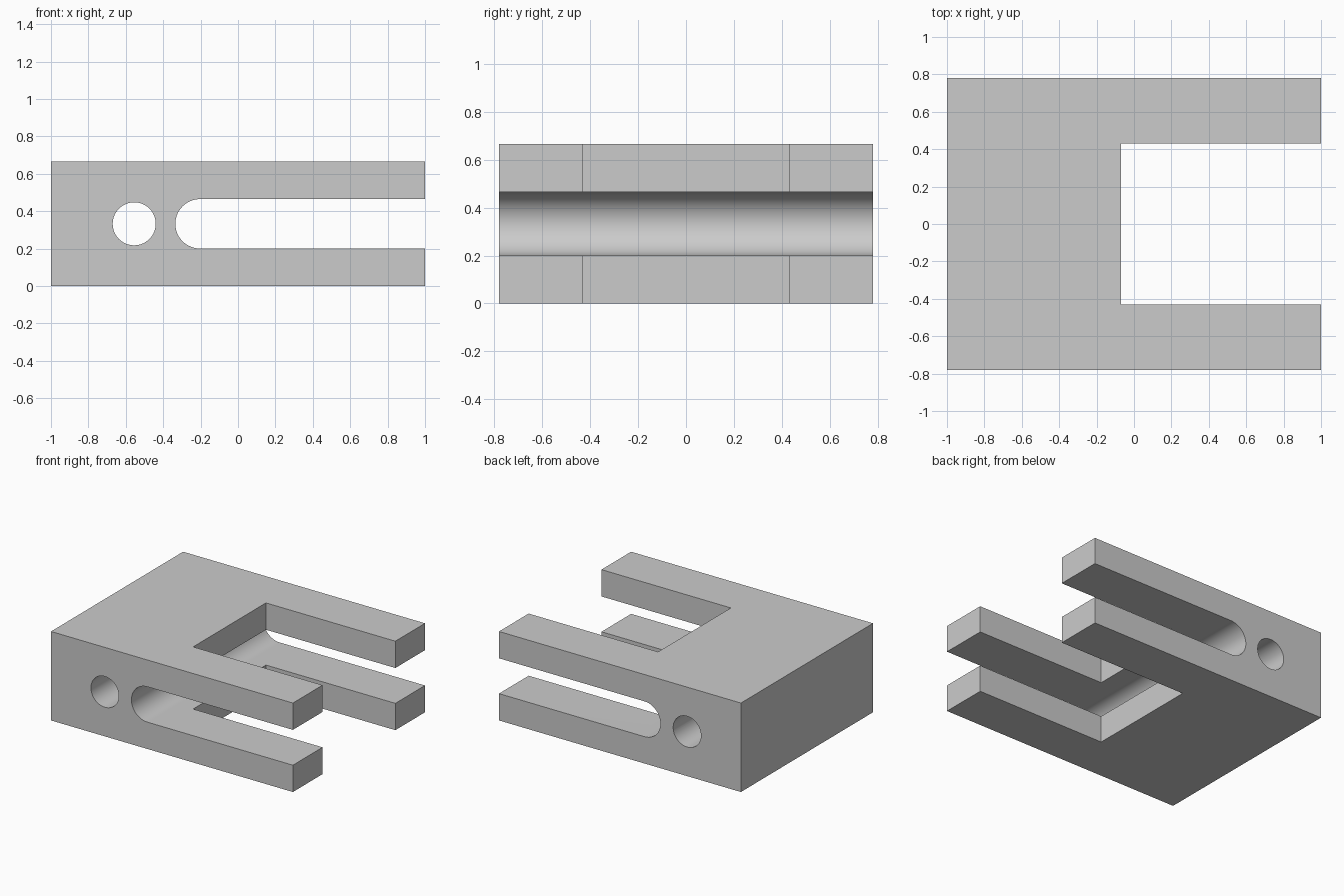
import bpy
import math

if "Cube" in bpy.data.objects:
    bpy.data.objects.remove(bpy.data.objects["Cube"], do_unlink=True)

HEIGHT, HALF_DEPTH = 0.665, 0.78
MID = HEIGHT / 2
SLOT_R, SLOT_X = 0.132, -0.203
HOLE_R, HOLE_X = 0.115, -0.555
NOTCH_X, NOTCH_Y = -0.07, 0.43

grey = bpy.data.materials.new("light grey")
grey.use_nodes = True
colour = (0.6, 0.6, 0.6, 1)
grey.diffuse_color = colour
grey.node_tree.nodes["Principled BSDF"].inputs["Base Color"].default_value = colour


def arc(cx, cz, r, start, end, steps):
    """Points along an arc in the XZ plane, both ends included."""
    angles = [start + (end - start) * i / steps for i in range(steps + 1)]
    return [(cx + r * math.cos(a), cz + r * math.sin(a)) for a in angles]


def prism(name, profile, half_width):
    """Extrude an XZ profile symmetrically along Y."""
    n = len(profile)
    verts = [(x, y, z) for y in (-half_width, half_width) for x, z in profile]
    faces = [tuple(range(n)), tuple(reversed(range(n, 2 * n)))]
    faces += [(i, i + n, (i + 1) % n + n, (i + 1) % n) for i in range(n)]
    mesh = bpy.data.meshes.new(name)
    mesh.from_pydata(verts, [], faces)
    mesh.materials.append(grey)
    obj = bpy.data.objects.new(name, mesh)
    bpy.context.collection.objects.link(obj)
    return obj


def cut(target, cutter):
    """Subtract the cutter for good, then discard it."""
    cutter.hide_render = True
    mod = target.modifiers.new(cutter.name, "BOOLEAN")
    mod.operation = "DIFFERENCE"
    mod.solver = "EXACT"
    mod.object = cutter
    bpy.context.view_layer.objects.active = target
    bpy.ops.object.modifier_apply(modifier=mod.name)
    bpy.data.objects.remove(cutter, do_unlink=True)


# Block side profile with the round-ended slot opening on the right
slot_end = arc(SLOT_X, MID, SLOT_R, 1.5 * math.pi, 0.5 * math.pi, 32)
outline = [(-1, 0), (1, 0), (1, MID - SLOT_R), *slot_end,
           (1, MID + SLOT_R), (1, HEIGHT), (-1, HEIGHT)]
block = prism("slotted_fork_block", outline, HALF_DEPTH)

# Cross hole
hole = arc(HOLE_X, MID, HOLE_R, 0, 2 * math.pi, 64)[:-1]
cut(block, prism("hole_cutter", hole, 1))

# Rectangular notch that separates the fork arms
notch = [(NOTCH_X, -0.5), (1.5, -0.5), (1.5, 1.5), (NOTCH_X, 1.5)]
cut(block, prism("notch_cutter", notch, NOTCH_Y))

# Smooth the round walls, keep the edges crisp
bpy.ops.object.select_all(action="DESELECT")
block.select_set(True)
bpy.context.view_layer.objects.active = block
bpy.ops.object.shade_smooth_by_angle(angle=math.radians(30))
